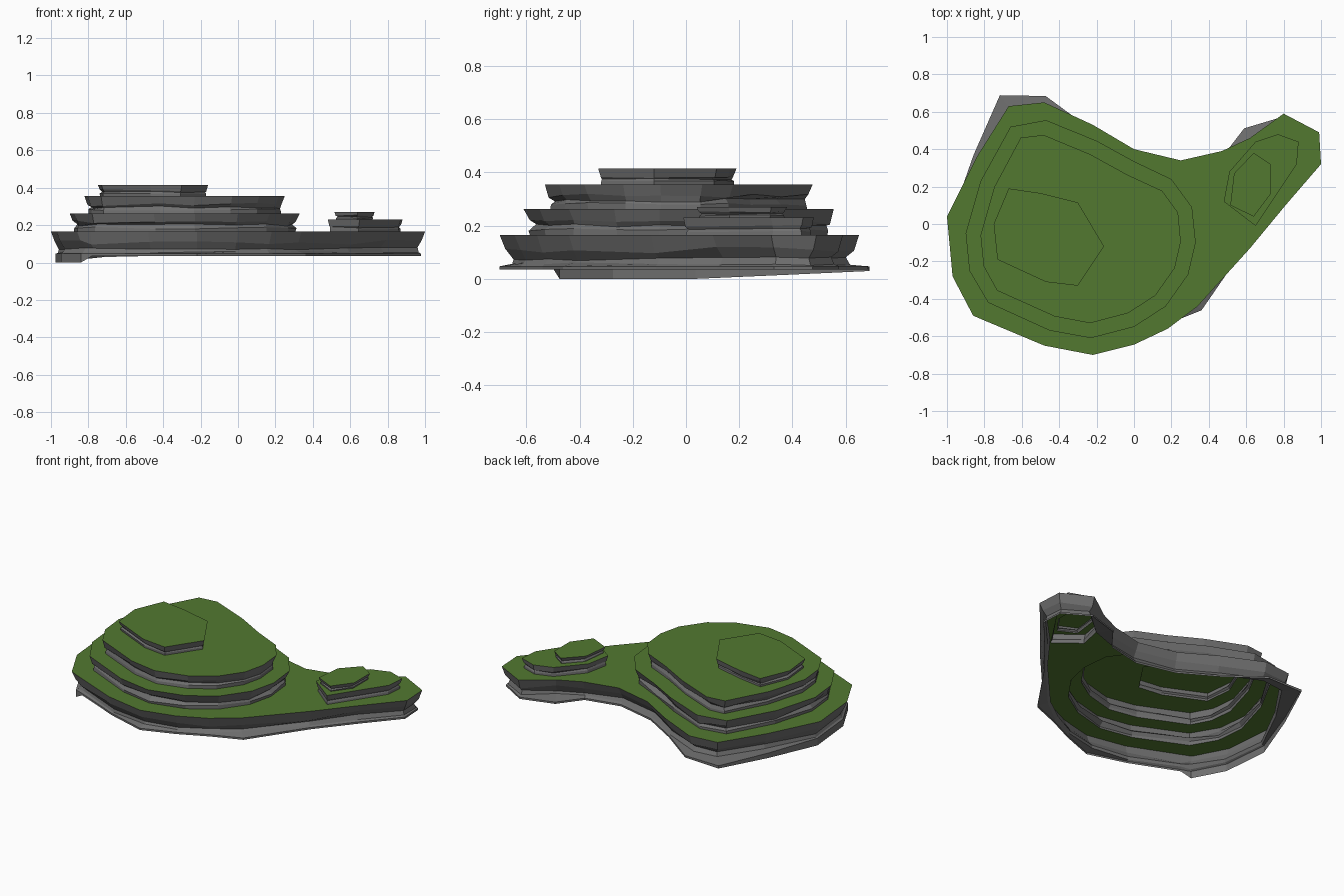
import bpy, bmesh, random
from mathutils import Vector

if "Cube" in bpy.data.objects:
    bpy.data.objects.remove(bpy.data.objects["Cube"])

random.seed(4)


def material(name, color):
    m = bpy.data.materials.new(name)
    m.diffuse_color = color
    m.use_nodes = True
    m.node_tree.nodes["Principled BSDF"].inputs["Base Color"].default_value = m.diffuse_color
    return m


GRASS = material("grass", (0.085, 0.19, 0.03, 1))
ROCK = material("rock", (0.16, 0.16, 0.16, 1))


def finish(bm, name, mat):
    me = bpy.data.meshes.new(name)
    bm.to_mesh(me)
    bm.free()
    me.materials.append(mat)
    bpy.context.collection.objects.link(bpy.data.objects.new(name, me))


def offset(loop, dists):
    """Push each corner of a counter-clockwise outline along its outward normal."""
    out = []
    for i, p in enumerate(loop):
        a, b = Vector(loop[i - 1]), Vector(loop[(i + 1) % len(loop)])
        t = (b - a).normalized()
        out.append((p[0] + t.y * dists[i], p[1] - t.x * dists[i]))
    return out


def cliff(name, rings):
    """Open wall skinned through rings of 3D points, listed top to bottom."""
    bm = bmesh.new()
    vs = [[bm.verts.new(p) for p in ring] for ring in rings]
    n = len(vs[0])
    for up, low in zip(vs, vs[1:]):
        for i in range(n):
            j = (i + 1) % n
            bm.faces.new((low[i], low[j], up[j], up[i]))
    finish(bm, name, ROCK)


def lawn(name, outer, z, holes=()):
    """Flat grass with openings where the next terrace rises."""
    bm = bmesh.new()
    edges = []
    for loop in [outer, *holes]:
        v = [bm.verts.new((x, y, z)) for x, y in loop]
        edges += [bm.edges.new((v[i - 1], v[i])) for i in range(len(v))]
    bmesh.ops.triangle_fill(bm, use_beauty=True, edges=edges, normal=(0, 0, 1))
    for f in bm.faces:
        f.normal_update()
        if f.normal.z < 0:
            f.normal_flip()
    finish(bm, name, GRASS)


def terrace_cliff(name, top, z1, z0, depth):
    """Overhanging wall of a terrace; returns its foot outline."""
    n, h = len(top), z1 - z0
    rings = [[(x, y, z1) for x, y in top]]
    for f, d, jit in ((0.5, 0.5, 0.12), (0.36, 1.0, 0.08), (0.2, 0.6, 0.06)):
        pts = offset(top, [-depth * d * random.uniform(0.7, 1.2) for _ in top])
        rings.append([(x, y, z0 + h * (f + random.uniform(-jit, jit))) for x, y in pts])
    foot = offset(top, [-depth * 0.6] * n)
    rings.append([(x, y, z0) for x, y in foot])
    cliff(name, rings)
    return foot


base = [(-1, .04), (-.97, -.28), (-.86, -.49), (-.79, -.52), (-.48, -.65), (-.22, -.70),
        (0, -.645), (.18, -.56), (.34, -.44), (.62, -.13), (.81, .1), (1, .32), (.99, .49),
        (.8, .59), (.62, .46), (.47, .39), (.25, .34), (0, .4), (-.22, .53), (-.48, .65),
        (-.67, .63), (-.84, .36)]
lower = [(-.9, -.05), (-.88, -.25), (-.78, -.42), (-.45, -.57), (-.23, -.61), (0, -.55),
         (.17, -.44), (.29, -.27), (.33, -.1), (.31, .09), (.2, .24), (0, .335),
         (-.2, .445), (-.47, .555), (-.66, .52), (-.82, .23)]
upper = offset(lower, [-.08] * len(lower))
summit = [(-.75, 0), (-.73, -.19), (-.47, -.31), (-.3, -.33), (-.16, -.12), (-.3, .115),
          (-.5, .165), (-.67, .19)]
knoll = [(.48, .12), (.65, -.01), (.87, .32), (.88, .44), (.77, .48), (.65, .44), (.51, .28)]
knoll_top = [(.515, .1), (.64, .04), (.73, .16), (.73, .32), (.64, .38), (.535, .27)]

# Base cliff: overhanging lip, undercut, then a flared foot that dips on the left
flare = {20: .075, 19: .035, 14: .06, 13: -.015, 8: .03, 5: 0, 21: .02}
rings = [[(x, y, .165) for x, y in base]]
for z, d, jit in ((.108, -.022, .014), (.075, -.05, .007), (.056, -.04, .006)):
    pts = offset(base, [d * random.uniform(.8, 1.2) for _ in base])
    rings.append([(x, y, z + random.uniform(-jit, jit)) for x, y in pts])
foot = offset(base, [flare.get(i, -.025) for i in range(len(base))])
rings.append([(x, y, min(z + .012, .048)) for (x, y), z in
              zip(foot, [.035] * len(foot))])


def foot_height(i, y):
    if i in (0, 1, 2, 21, 20):
        return max(0, (y - .05) * .046)
    return .035


rings.append([(x, y, foot_height(i, y)) for i, (x, y) in enumerate(foot)])
cliff("base_cliff", rings)

# Terraces of the large hill and the small knoll
lower_foot = terrace_cliff("lower_cliff", lower, .262, .165, .04)
upper_foot = terrace_cliff("upper_cliff", upper, .355, .262, .035)
summit_foot = terrace_cliff("summit_cliff", summit, .415, .355, .02)
knoll_foot = terrace_cliff("knoll_cliff", knoll, .23, .165, .02)
knoll_top_foot = terrace_cliff("knoll_top_cliff", knoll_top, .27, .23, .018)

# Grass on every level
lawn("base_grass", base, .165, [lower_foot, knoll_foot])
lawn("lower_grass", lower, .262, [upper_foot])
lawn("upper_grass", upper, .355, [summit_foot])
lawn("summit_grass", summit, .415)
lawn("knoll_grass", knoll, .23, [knoll_top_foot])
lawn("knoll_top_grass", knoll_top, .27)
